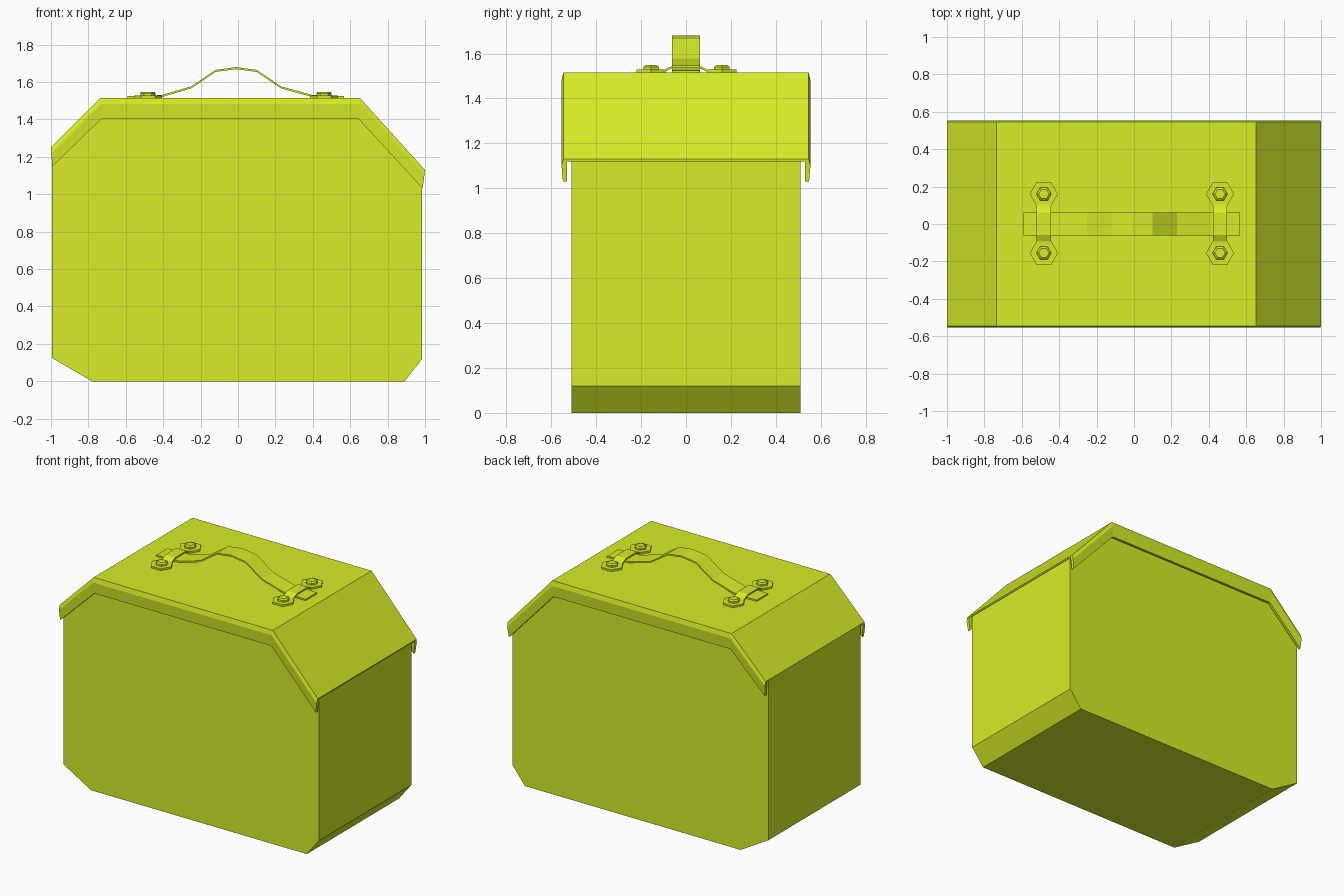
import bpy, bmesh, math

if "Cube" in bpy.data.objects:
    bpy.data.objects.remove(bpy.data.objects["Cube"])

mat = bpy.data.materials.new("lime_paint")
mat.diffuse_color = (0.68, 0.85, 0.02, 1)
mat.use_nodes = True
mat.node_tree.nodes["Principled BSDF"].inputs["Base Color"].default_value = mat.diffuse_color


def loft(name, rings):
    """Skin a list of closed rings and cap both ends."""
    bm = bmesh.new()
    vs = [[bm.verts.new(p) for p in r] for r in rings]
    n = len(vs[0])
    for a, b in zip(vs, vs[1:]):
        for i in range(n):
            j = (i + 1) % n
            bm.faces.new((a[i], a[j], b[j], b[i]))
    bm.faces.new(vs[0])
    bm.faces.new(vs[-1])
    bmesh.ops.recalc_face_normals(bm, faces=bm.faces)
    me = bpy.data.meshes.new(name)
    bm.to_mesh(me)
    bm.free()
    me.materials.append(mat)
    ob = bpy.data.objects.new(name, me)
    bpy.context.collection.objects.link(ob)
    return ob


def hexagon(x, y, z, r):
    return [(x + r * math.cos(k * math.pi / 3), y + r * math.sin(k * math.pi / 3), z)
            for k in range(6)]


# Box body: asymmetric chamfered profile reaching up under the lid
body = [(-0.78, 0), (0.89, 0), (0.985, 0.12), (0.985, 1.13), (0.646, 1.503),
        (-0.731, 1.503), (-0.995, 1.24), (-0.995, 0.125)]
loft("box_body", [[(x, y, z) for x, z in body] for y in (-0.51, 0.51)])

# Lid: thin U-shaped section (y, drop fraction) swept along the folded top
section = [(-0.548, 1), (-0.554, 0.3), (-0.546, 0), (0.546, 0), (0.554, 0.3), (0.548, 1),
           (0.53, 1), (0.53, 0.1), (-0.53, 0.1), (-0.53, 1)]
stations = [((-1.0, 1.25), (-0.993, 1.148)), ((-0.735, 1.515), (-0.728, 1.405)),
            ((0.652, 1.515), (0.643, 1.405)), ((1.0, 1.13), (0.987, 1.03))]
loft("lid", [[(a[0] + (b[0] - a[0]) * t, y, a[1] + (b[1] - a[1]) * t) for y, t in section]
             for a, b in stations])

# Carrying strap
path = [(-0.59, 1.525), (-0.41, 1.53), (-0.25, 1.577), (-0.12, 1.665), (-0.01, 1.68),
        (0.1, 1.665), (0.23, 1.577), (0.4, 1.53), (0.567, 1.525)]
w = 0.062
loft("handle_strap", [[(x, -w, z - 0.011), (x, w, z - 0.011), (x, w, z), (x, -w, z)]
                      for x, z in path])

# Brackets: loop over the strap, hexagonal plates and bolts
loop = [(-0.11, 1.527), (-0.092, 1.53), (-0.06, 1.546),
        (0.06, 1.546), (0.092, 1.53), (0.11, 1.527)]
for side, x in (("left", -0.482), ("right", 0.46)):
    h = 0.038
    loft(side + "_strap_loop", [[(x - h, y, z - 0.01), (x + h, y, z - 0.01),
                                 (x + h, y, z), (x - h, y, z)] for y, z in loop])
    for end, y in (("front", -0.155), ("back", 0.16)):
        loft(f"{side}_{end}_plate", [hexagon(x, y, 1.513, 0.075), hexagon(x, y, 1.528, 0.075)])
        loft(f"{side}_{end}_bolt", [hexagon(x, y, z, r) for z, r in
                                    ((1.525, 0.04), (1.54, 0.04), (1.548, 0.028))])
